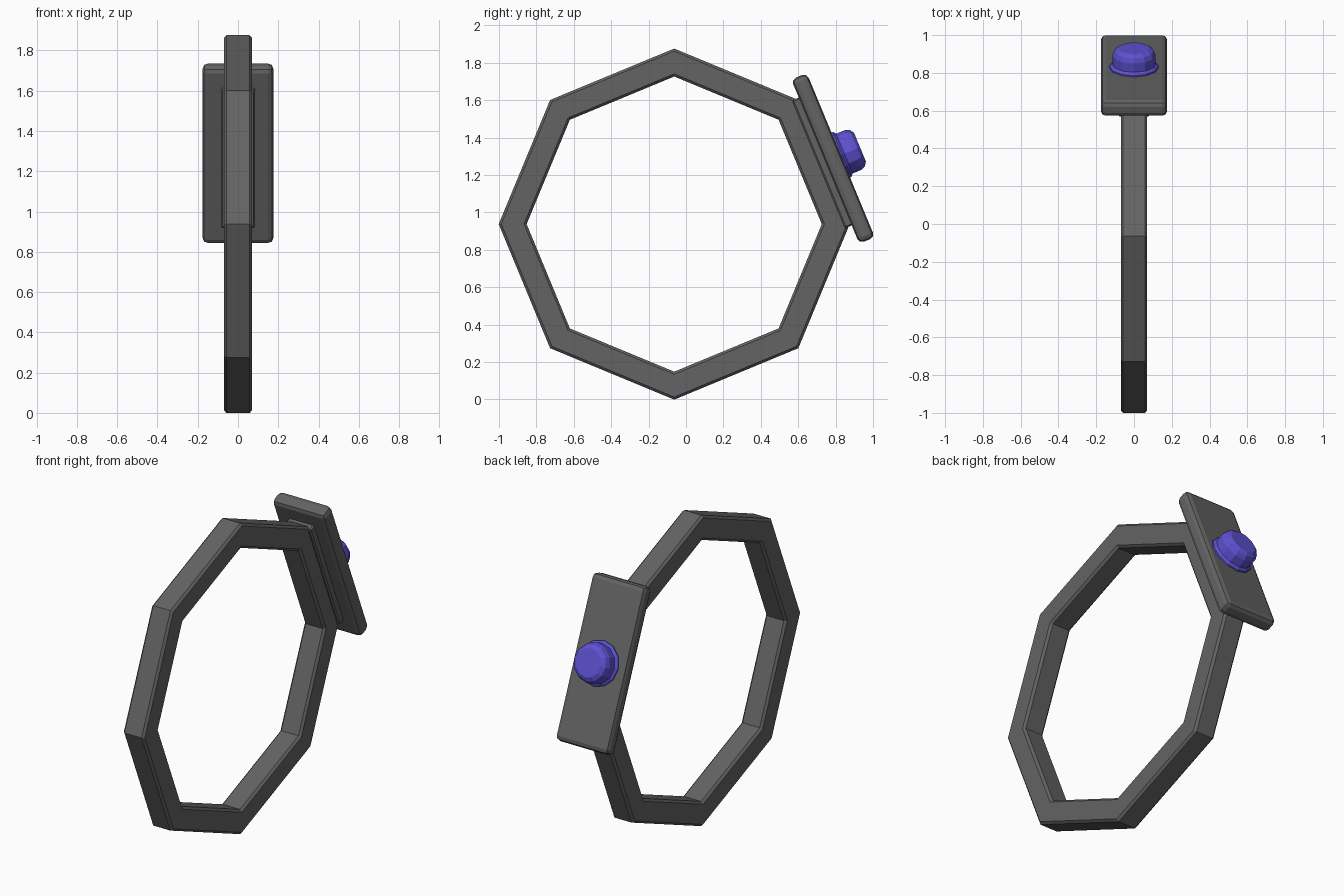
import bpy, bmesh, math
from mathutils import Matrix, Vector

if "Cube" in bpy.data.objects:
    bpy.data.objects.remove(bpy.data.objects["Cube"], do_unlink=True)

RADIUS, INNER, HALF_WIDTH = 0.9385, 0.789, 0.07
CENTRE = Vector((0, -0.063, 0.9375))
# frame of the band side that carries the plate: local z points outward
SIDE = Matrix.Translation(CENTRE) @ Matrix.Rotation(math.radians(-67.5), 4, "X")


def material(name, colour):
    m = bpy.data.materials.new(name)
    m.use_nodes = True
    m.diffuse_color = (*colour, 1)
    m.node_tree.nodes["Principled BSDF"].inputs["Base Color"].default_value = (*colour, 1)
    return m


def finish(name, bm, mat, bevel=0, segments=1, limit=60):
    bmesh.ops.recalc_face_normals(bm, faces=bm.faces)
    mesh = bpy.data.meshes.new(name)
    bm.to_mesh(mesh)
    bm.free()
    mesh.materials.append(mat)
    obj = bpy.data.objects.new(name, mesh)
    bpy.context.collection.objects.link(obj)
    if bevel:
        mod = obj.modifiers.new("Bevel", "BEVEL")
        mod.width, mod.segments = bevel, segments
        mod.limit_method, mod.angle_limit = "ANGLE", math.radians(limit)
    return obj


def revolve(profile, sides, closed):
    """Spin (radius, height) points around z into flat-sided rings."""
    bm = bmesh.new()
    rings = []
    for r, h in profile:
        rings.append([bm.verts.new((r * math.cos(a), r * math.sin(a), h))
                      for a in (math.tau * i / sides for i in range(sides))])
    pairs = list(zip(rings, rings[1:]))
    if closed:
        pairs.append((rings[-1], rings[0]))
    else:
        bm.faces.new(rings[0])
        bm.faces.new(rings[-1])
    for a, b in pairs:
        for i in range(sides):
            j = (i + 1) % sides
            bm.faces.new((a[i], a[j], b[j], b[i]))
    return bm


def box(name, size, height, mat, bevel, segments):
    bm = bmesh.new()
    bmesh.ops.create_cube(bm, size=1)
    bm.transform(Matrix.Translation((0, 0, height)) @ Matrix.Diagonal((*size, 1)))
    obj = finish(name, bm, mat, bevel, segments)
    obj.matrix_world = SIDE
    return obj


grey = material("dark grey metal", (0.125, 0.125, 0.125))
purple = material("violet gem", (0.112, 0.082, 0.64))

# eight-sided band
band = finish("band", revolve([(RADIUS, -HALF_WIDTH), (RADIUS, HALF_WIDTH),
                               (INNER, HALF_WIDTH), (INNER, -HALF_WIDTH)], 8, True),
              grey, 0.013)
band.matrix_world = Matrix.Translation(CENTRE) @ Matrix.Rotation(math.pi / 2, 4, "Y")

# mounting strip and face plate
box("mounting_strip", (0.17, 0.74, 0.05), 0.86, grey, 0.008, 1)
box("face_plate", (0.352, 0.95, 0.09), 0.919, grey, 0.028, 2)

# button-shaped gem with a flange
gem = finish("gem", revolve([(0.13, 0.95), (0.13, 0.972), (0.115, 0.985), (0.115, 1.035),
                             (0.105, 1.06), (0.082, 1.075)], 12, False), purple)
gem.matrix_world = SIDE
